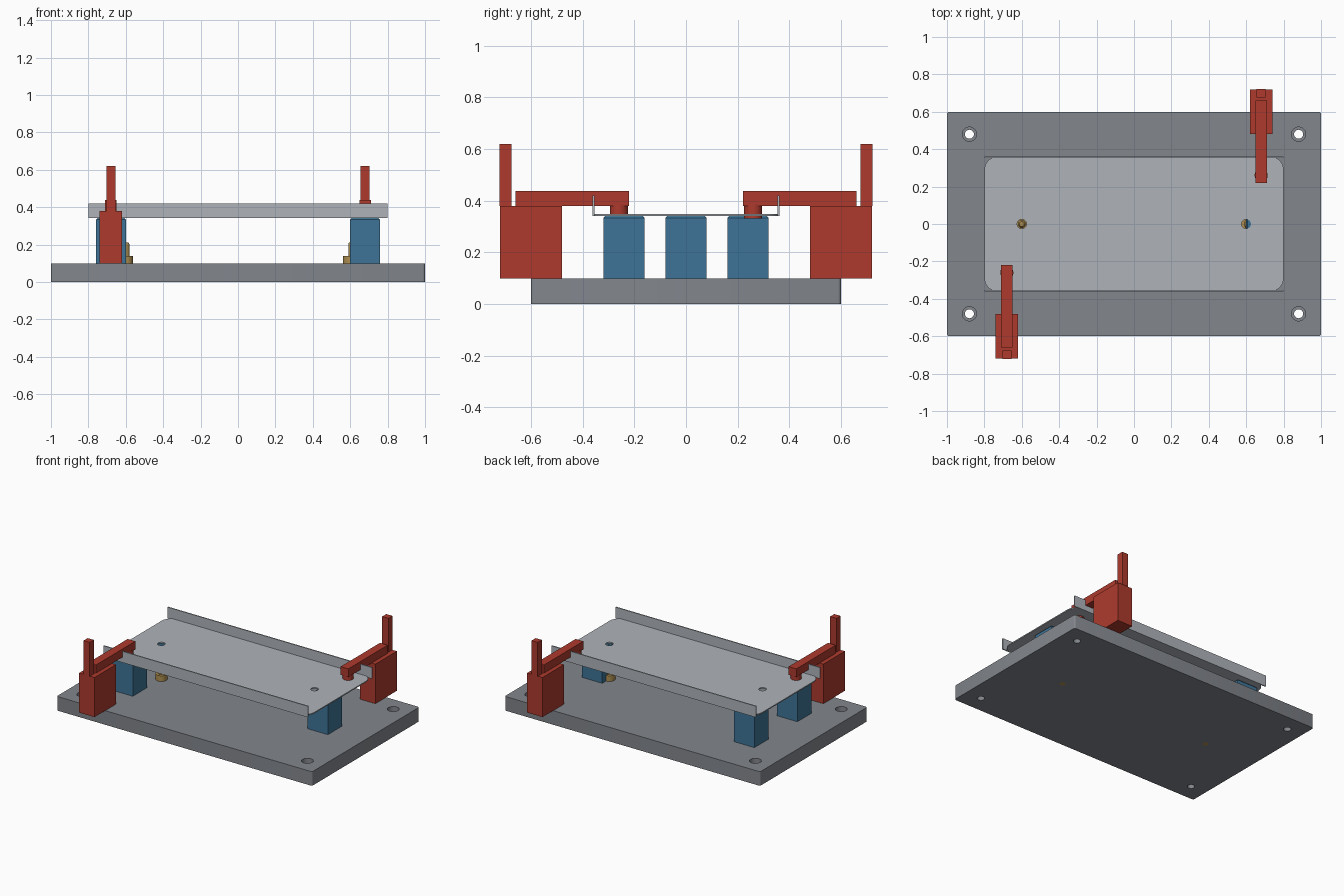
import bpy, bmesh, math
from mathutils import Matrix, Vector

cube = bpy.data.objects.get("Cube")
if cube:
    bpy.data.objects.remove(cube, do_unlink=True)


def material(name, colour):
    m = bpy.data.materials.new(name)
    m.use_nodes = True
    rgba = (*colour, 1)
    m.diffuse_color = rgba
    m.node_tree.nodes["Principled BSDF"].inputs["Base Color"].default_value = rgba
    return m


steel = material("base grey", (0.225, 0.24, 0.265))
sheet = material("sheet metal", (0.43, 0.455, 0.49))
red = material("clamp red", (0.42, 0.042, 0.026))
blue = material("rest blue", (0.047, 0.175, 0.31))
brass = material("pin brass", (0.42, 0.27, 0.08))


def finish(name, bm, mat, smooth=False):
    mesh = bpy.data.meshes.new(name)
    bm.to_mesh(mesh)
    bm.free()
    obj = bpy.data.objects.new(name, mesh)
    bpy.context.collection.objects.link(obj)
    if mat:
        mesh.materials.append(mat)
    if smooth:
        shade(obj)
    return obj


def select(obj):
    bpy.ops.object.select_all(action='DESELECT')
    obj.select_set(True)
    bpy.context.view_layer.objects.active = obj


def shade(obj):
    select(obj)
    bpy.ops.object.shade_smooth_by_angle(angle=math.radians(30))


def box(name, low, high, mat, corner=0, top=0, segments=1):
    """Box between two corners; rounds upright edges or chamfers the top."""
    low, high = Vector(low), Vector(high)
    bm = bmesh.new()
    bmesh.ops.create_cube(bm, size=1)
    for v in bm.verts:
        v.co = Vector([(low[i] + high[i]) / 2 + v.co[i] * (high[i] - low[i]) for i in range(3)])
    if corner:
        upright = [e for e in bm.edges if abs(e.verts[0].co.z - e.verts[1].co.z) > 1e-4]
        bmesh.ops.bevel(bm, geom=upright, offset=corner, segments=segments, profile=0.5, affect='EDGES')
    if top:
        rim = [e for e in bm.edges if all(abs(v.co.z - high.z) < 1e-5 for v in e.verts)]
        bmesh.ops.bevel(bm, geom=rim, offset=top, segments=1, affect='EDGES')
    return finish(name, bm, mat, corner > 0)


def lathe(name, x, y, profile, mat, squash=1):
    """Stack of rings given as (radius, height) pairs, capped at both ends."""
    bm = bmesh.new()
    count = 32
    rings = [[bm.verts.new((x + r * squash * math.cos(math.tau * i / count),
                            y + r * math.sin(math.tau * i / count), z))
              for i in range(count)] for r, z in profile]
    for a, b in zip(rings, rings[1:]):
        for i in range(count):
            j = (i + 1) % count
            bm.faces.new((a[i], a[j], b[j], b[i]))
    bm.faces.new(rings[0][::-1])
    bm.faces.new(rings[-1])
    return finish(name, bm, mat, True)


def drill(target, cutters):
    for c in cutters:
        c.hide_render = True
        mod = target.modifiers.new("hole", 'BOOLEAN')
        mod.operation = 'DIFFERENCE'
        mod.solver = 'EXACT'
        mod.object = c
        select(target)
        bpy.ops.object.modifier_apply(modifier=mod.name)
        bpy.data.objects.remove(c, do_unlink=True)
    shade(target)


# Base plate with counterbored corner holes and two pin bores
base = box("base_plate", (-1, -0.6, 0), (1, 0.6, 0.1), steel, corner=0.012, segments=3)
bores = [lathe("bore", sx * 0.88, sy * 0.48,
               [(0.024, -0.1), (0.024, 0.06), (0.038, 0.06), (0.038, 0.2)], None)
         for sx in (-1, 1) for sy in (-1, 1)]
bores += [lathe("bore", x, 0, [(0.02, -0.1), (0.02, 0.2)], None) for x in (-0.6, 0.6)]
drill(base, bores)

# Sheet metal workpiece: rounded floor and two upright flanges
floor = box("workpiece_floor", (-0.8, -0.36, 0.341), (0.8, 0.36, 0.349), sheet, corner=0.07, segments=8)
drill(floor, [lathe("bore", x, 0, [(0.025, 0.2), (0.025, 0.5)], None) for x in (-0.6, 0.6)])
for side, s in (("front", -1), ("back", 1)):
    ys = sorted((s * 0.354, s * 0.362))
    box(side + "_flange", (-0.8, ys[0], 0.341), (0.8, ys[1], 0.42), sheet)

# Three rest blocks
for name, x, y in (("left_rest", 0.68, 0), ("front_right_rest", -0.68, -0.24),
                   ("back_right_rest", -0.68, 0.24)):
    box(name, (x - 0.08, y - 0.08, 0.1), (x + 0.08, y + 0.08, 0.341), blue, top=0.008)

# Round and slim locating pins with collars, shanks pressed into the base
for name, x, squash in (("round_pin", -0.6, 1), ("slim_pin", 0.6, 0.5)):
    lathe(name + "_shank", x, 0, [(0.02, 0), (0.02, 0.11)], brass)
    lathe(name + "_collar", x, 0, [(0.038, 0.1), (0.038, 0.14)], brass)
    lathe(name + "_tip", x, 0, [(0.021, 0.13), (0.021, 0.2), (0.013, 0.212)], brass, squash)

# Two clamps, each the other turned half a circle about the centre
for side, turn in (("front", 0), ("back", math.pi)):
    x = -0.68
    parts = [
        box(side + "_clamp_body", (x - 0.06, -0.72, 0.1), (x + 0.06, -0.48, 0.38), red),
        box(side + "_clamp_arm", (x - 0.03, -0.66, 0.38), (x + 0.03, -0.22, 0.438), red),
        box(side + "_clamp_handle", (x - 0.024, -0.722, 0.38), (x + 0.024, -0.676, 0.62), red),
        lathe(side + "_clamp_pad", x, -0.26, [(0.035, 0.332), (0.035, 0.385)], red),
    ]
    for p in parts:
        p.data.transform(Matrix.Rotation(turn, 4, 'Z'))
